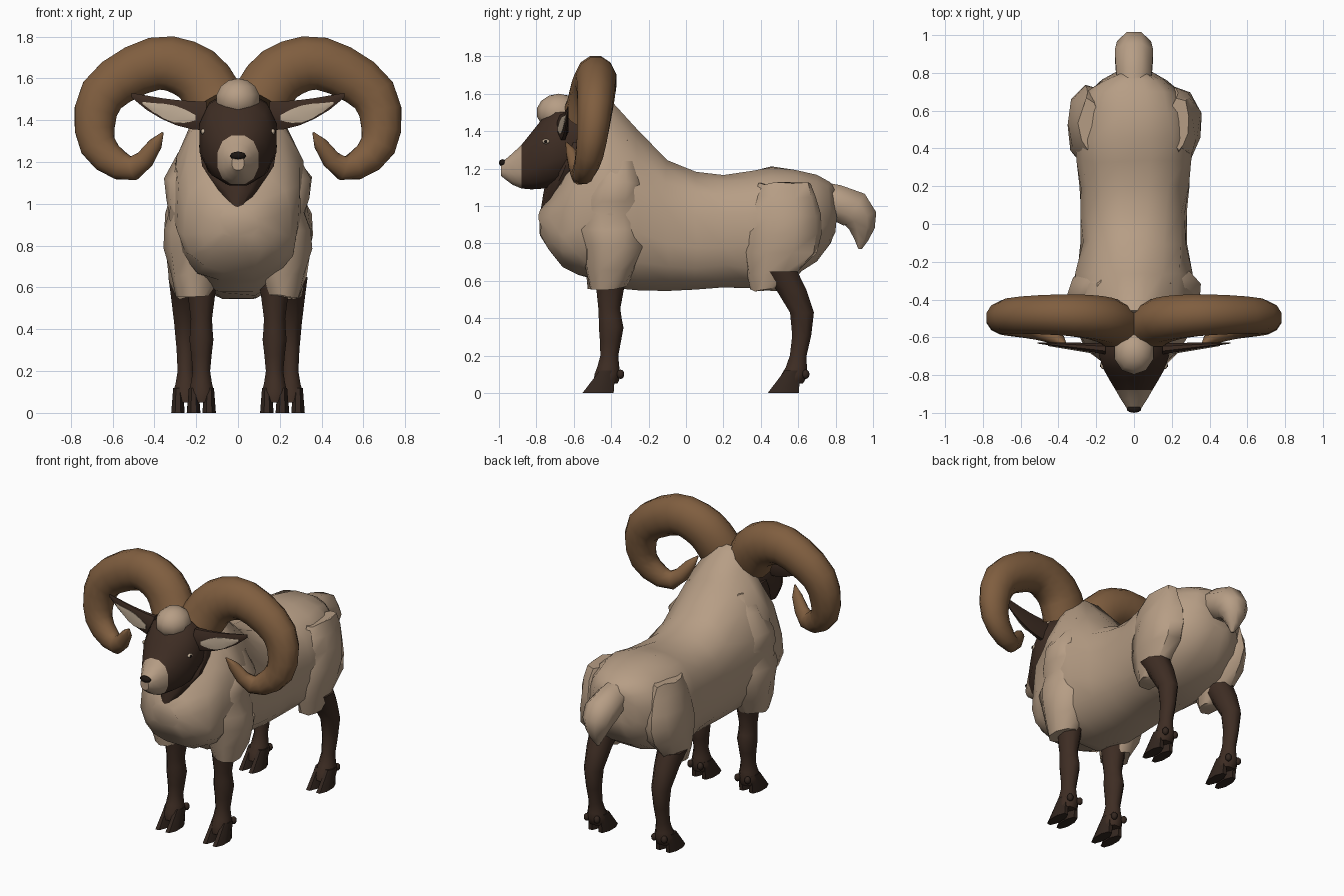
import bpy, bmesh, math, random
from mathutils import Vector

random.seed(4)
cube = bpy.data.objects.get("Cube")
if cube:
    bpy.data.objects.remove(cube, do_unlink=True)


def material(name, *colour):
    m = bpy.data.materials.new(name)
    m.use_nodes = True
    m.diffuse_color = (*colour, 1)
    shader = m.node_tree.nodes["Principled BSDF"]
    shader.inputs["Base Color"].default_value = (*colour, 1)
    shader.inputs["Roughness"].default_value = 0.9
    return m


FLEECE = material("tan_fleece", 0.47, 0.34, 0.235)
HIDE = material("dark_brown_hide", 0.048, 0.026, 0.017)
HORN = material("horn_brown", 0.215, 0.112, 0.05)
HOOF = material("hoof_brown", 0.034, 0.02, 0.014)
PALE = material("pale_skin", 0.52, 0.41, 0.3)
BLACK = material("near_black", 0.012, 0.008, 0.006)

X, Y, Z = Vector((1, 0, 0)), Vector((0, 1, 0)), Vector((0, 0, 1))
PLANES = {"X": (Y, Z), "Y": (X, Z), "Z": (X, Y)}


def finish(name, bm, materials, angle=50):
    bmesh.ops.recalc_face_normals(bm, faces=bm.faces)
    mesh = bpy.data.meshes.new(name)
    bm.to_mesh(mesh)
    bm.free()
    for m in materials:
        mesh.materials.append(m)
    obj = bpy.data.objects.new(name, mesh)
    bpy.context.collection.objects.link(obj)
    bpy.ops.object.select_all(action="DESELECT")
    obj.select_set(True)
    bpy.context.view_layer.objects.active = obj
    bpy.ops.object.shade_smooth_by_angle(angle=math.radians(angle))


def spline(points, steps=2):
    """Smooth run of values through a few control points."""
    pts = [Vector(p) for p in points]
    pts = [pts[0], *pts, pts[-1]]
    result = []
    for a, b, c, d in zip(pts, pts[1:], pts[2:], pts[3:]):
        for i in range(steps):
            t = i / steps
            bend = (2 * a - 5 * b + 4 * c - d) * t + (3 * b - a - 3 * c + d) * t * t
            result.append(b + (c - a + bend) * t / 2)
    return result + [pts[-1]]


def loft(name, stations, materials, axis=None, ref=Y, sides=10, power=1.0,
         shape=None, rule=None, angle=50):
    """Skin of oval rings; each station is a centre and two radii."""
    bm = bmesh.new()
    centres = [Vector(s[0]) for s in stations]
    last = len(centres) - 1
    rings = []
    for i, (centre, ru, rv) in enumerate(stations):
        if axis:
            u, v = PLANES[axis]
        else:
            tangent = centres[min(i + 1, last)] - centres[max(i - 1, 0)]
            u = tangent.cross(ref).normalized()
            v = u.cross(tangent).normalized()
        ring = []
        for k in range(sides):
            a = math.tau * (k + 0.5) / sides
            across, up = (math.copysign(abs(f) ** power, f)
                          for f in (math.cos(a), math.sin(a)))
            p = centres[i] + u * across * ru + v * up * rv
            ring.append(bm.verts.new(shape(p) if shape else p))
        rings.append(ring)
    for a, b in zip(rings, rings[1:]):
        for k in range(sides):
            n = (k + 1) % sides
            bm.faces.new((a[k], a[n], b[n], b[k]))
    bm.faces.new(rings[0])
    bm.faces.new(rings[-1])
    if rule:
        for f in bm.faces:
            f.material_index = rule(f.calc_center_median())
    finish(name, bm, materials, angle)


def slices(rows, steps):
    """Rows of y, bottom, top and half width become upright rings."""
    return [((0, y, (low + high) / 2), wide, (high - low) / 2)
            for y, low, high, wide in spline(rows, steps)]


def column(x, rows):
    """Rows of z, y and two radii become level rings."""
    return [((x, y, z), rx, ry) for z, y, rx, ry in spline(rows)]


def blob(name, centre, radii, mat):
    bm = bmesh.new()
    bmesh.ops.create_uvsphere(bm, u_segments=10, v_segments=7, radius=1)
    for v in bm.verts:
        v.co = [c + r * p for c, r, p in zip(centre, radii, v.co)]
    finish(name, bm, [mat])


def woolly(p):
    # Narrow the neck above the shoulders and roughen the wool
    if p.z > 1.15:
        p.x *= 1 - min(0.4, p.z - 1.15)
    rough = Vector([random.uniform(-0.01, 0.01) for _ in range(3)])
    return p + rough if abs(p.x) > 0.08 else p


def ear_part(name, side, mat, start, end, height, lining):
    # Leaf shape that rises and thins toward the tip
    stations = []
    for i in range(6):
        t = start + (end - start) * i / 5
        thick = 0.03 * (1 - t) + 0.003
        y = -0.66 + 0.03 * t - thick * lining
        z = 1.42 + 0.1 * t * t - 0.01 * lining
        tall = height * math.cos(t * 1.5) ** 0.7
        if lining:
            tall *= math.sin(math.pi * (i + 0.5) / 6)
        stations.append(((side * (0.15 + 0.36 * t), y, z), 0.004 if lining else thick, tall))
    loft(name, stations, [mat], "X", sides=8)


# Fleece body from rump to chest
loft("fleece_body", slices([
    (0.8, 0.86, 1.1, 0.1), (0.7, 0.7, 1.17, 0.24), (0.45, 0.57, 1.21, 0.32),
    (0.2, 0.56, 1.17, 0.29), (-0.1, 0.54, 1.25, 0.28), (-0.4, 0.56, 1.57, 0.33),
    (-0.5, 0.6, 1.52, 0.31), (-0.66, 0.67, 1.15, 0.26), (-0.78, 0.84, 0.98, 0.1)], 2),
    [FLEECE], "Y", sides=16, power=0.8, shape=woolly)

# Drooping tail
loft("tail", [((0, y, z), r, r) for y, z, r in spline([
    (0.7, 1.05, 0.09), (0.9, 0.98, 0.11), (0.94, 0.88, 0.075), (0.93, 0.77, 0.01)])],
    [FLEECE], ref=X, sides=8)

# Head with pale muzzle, dark throat, woolly crown and nose
loft("head", slices([(-0.5, 1.2, 1.5, 0.15), (-0.7, 1.1, 1.53, 0.19),
                     (-0.88, 1.09, 1.33, 0.1), (-0.99, 1.16, 1.23, 0.03)], 3),
     [HIDE, FLEECE], "Y", sides=12, power=0.85, rule=lambda c: int(c.y < -0.88))
loft("throat", column(0, [(1.34, -0.56, 0.19, 0.12), (1.18, -0.62, 0.18, 0.12),
                          (0.96, -0.76, 0.01, 0.02)]), [HIDE], "Z")
blob("crown_tuft", (0, -0.68, 1.5), (0.11, 0.12, 0.1), FLEECE)
blob("nose", (0, -0.98, 1.23), (0.04, 0.02, 0.02), BLACK)

for side, word in ((1, "left"), (-1, "right")):
    # Curled horn, tapering and swinging forward to its tip
    curl = spline([(0.1, 1.48), (0.2, 1.62), (0.4, 1.67), (0.65, 1.52),
                   (0.67, 1.28), (0.5, 1.17), (0.36, 1.34)], 3)
    horn = []
    for i, (x, z) in enumerate(curl):
        t = i / len(curl)
        r = 0.145 * math.cos(t * math.pi / 2) ** 0.8
        if i == len(curl) - 1:
            r = 0.005
        horn.append(((side * x, -0.48 - 0.45 * (t - 0.35) ** 2, z), r, r * 0.85))
    loft(word + "_horn", horn, [HORN], sides=12, angle=70)

    # Ear with pale lining
    ear_part(word + "_ear", side, HIDE, 0, 1, 0.075, 0)
    ear_part(word + "_ear_lining", side, PALE, 0.15, 0.85, 0.055, 1)

    # Eye
    blob(word + "_eye", (side * 0.165, -0.745, 1.345), (0.014, 0.024, 0.014), PALE)
    blob(word + "_pupil", (side * 0.17, -0.75, 1.345), (0.012, 0.01, 0.01), BLACK)

    # Wool over shoulder and thigh
    loft(word + "_shoulder", column(side * 0.21, [
        (0.56, -0.42, 0.08, 0.1), (0.78, -0.39, 0.15, 0.17), (0.95, -0.4, 0.12, 0.18),
        (1.12, -0.37, 0.15, 0.14), (1.35, -0.36, 0.05, 0.06)]),
        [FLEECE], "Z", sides=9, shape=woolly)
    loft(word + "_thigh", column(side * 0.24, [
        (0.55, 0.42, 0.06, 0.07), (0.75, 0.5, 0.11, 0.2),
        (0.95, 0.53, 0.11, 0.2), (1.12, 0.53, 0.05, 0.14)]),
        [FLEECE], "Z", sides=9, shape=woolly)

    # Legs, each with two toes and two dewclaws
    front = [(0.65, -0.4, 0.085), (0.45, -0.41, 0.055), (0.35, -0.4, 0.062),
             (0.2, -0.41, 0.045), (0.1, -0.42, 0.065), (0.05, -0.43, 0.06)]
    hind = [(0.65, 0.5, 0.09), (0.43, 0.62, 0.06), (0.2, 0.6, 0.042),
            (0.1, 0.58, 0.065), (0.05, 0.56, 0.06)]
    for part, x, toe_y, rows in (("front", 0.175, -0.47, front), ("hind", 0.25, 0.52, hind)):
        leg = f"{word}_{part}"
        loft(leg + "_leg", column(side * x, [(z, y, r, r * 1.15) for z, y, r in rows]),
             [HIDE], "Z", sides=8)
        for toe, offset in (("inner", -0.037), ("outer", 0.037)):
            tx = side * (x + offset)
            loft(f"{leg}_{toe}_hoof", column(tx, [
                (0, toe_y, 0.035, 0.09), (0.12, toe_y + 0.05, 0.025, 0.045)]),
                [HOOF], "Z", sides=8)
            blob(f"{leg}_{toe}_dewclaw", (tx, toe_y + 0.12, 0.1), (0.02, 0.02, 0.025), HOOF)
